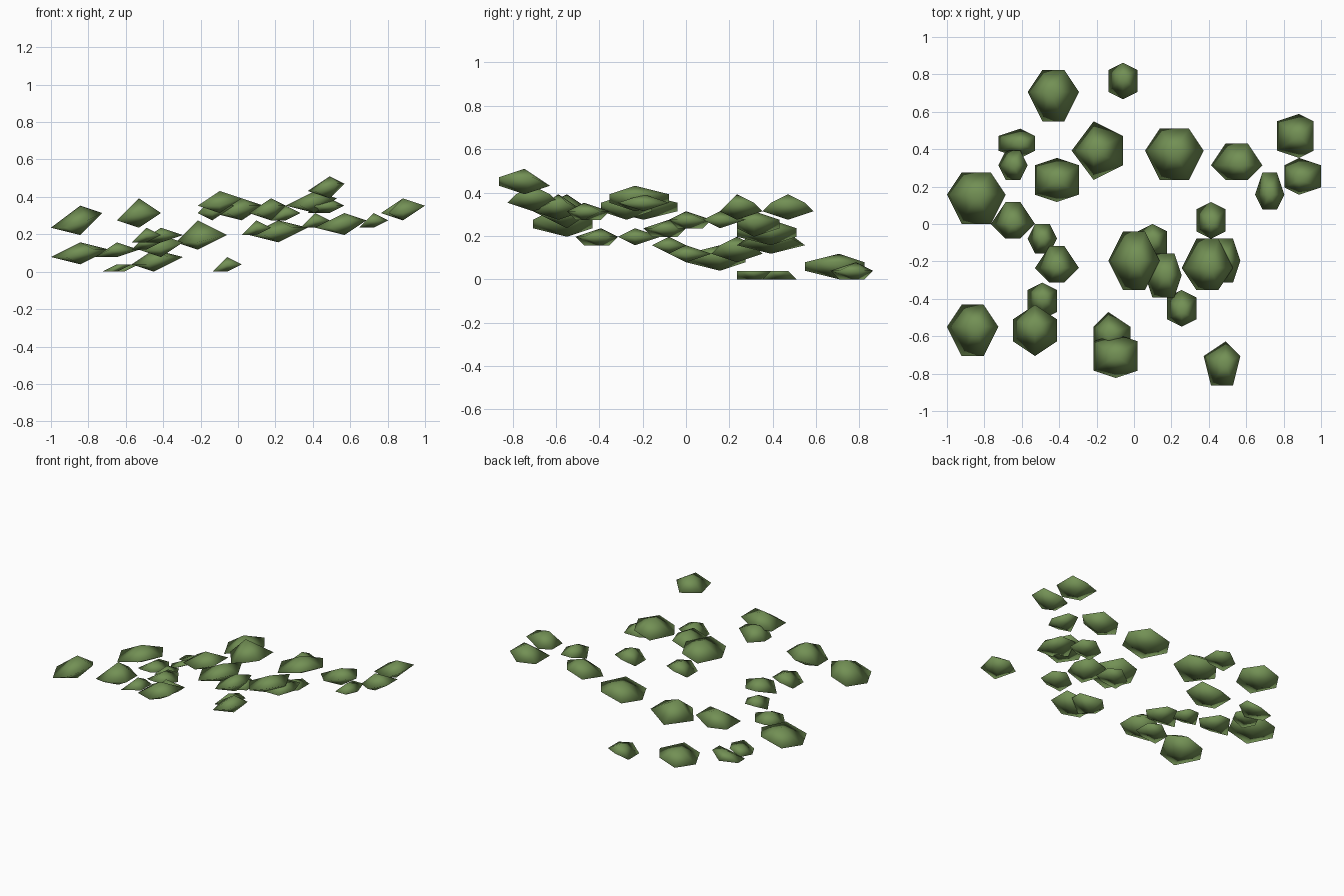
import bpy
import bmesh
from math import cos, sin, radians
from mathutils import Vector

default_cube = bpy.data.objects.get("Cube")
if default_cube:
    bpy.data.objects.remove(default_cube, do_unlink=True)

# Leaf colour
leaf_green = bpy.data.materials.new("leaf_green")
leaf_green.use_nodes = True
colour = (0.17, 0.28, 0.09, 1.0)
leaf_green.diffuse_color = colour
leaf_green.node_tree.nodes["Principled BSDF"].inputs["Base Color"].default_value = colour

# The clumps sit on a coarse grid, which gives them their angular outlines
STEP = 2 / 51
GRID_ORIGIN = Vector((-1, 0, 0))

# Rim outlines seen from above: number of sides and turn in degrees
OUTLINES = {
    "hexagon": (6, 0),
    "turned": (6, 30),
    "left_pentagon": (5, 180),
    "back_pentagon": (5, 90),
}

# Clumps by height: outline, left edge, front edge, bottom, width, depth in grid steps
CLUMPS = {
    "flat": (1, [
        ("turned", 7, 9, 0, 5, 4), ("hexagon", 7, 6, 0, 4, 4),
    ]),
    "small": (2, [
        ("turned", 22, 17, 0, 4, 5), ("hexagon", 42, 2, 6, 4, 5),
        ("hexagon", 6, -2, 2, 6, 5), ("hexagon", 11, -4, 3, 4, 4),
        ("hexagon", 12, -8, 4, 6, 5), ("turned", 11, -13, 4, 4, 5),
        ("turned", 26, -5, 5, 4, 5), ("hexagon", 35, -8, 8, 5, 6),
        ("turned", 34, -2, 6, 4, 5), ("turned", 30, -14, 7, 4, 5),
    ]),
    "medium": (3, [
        ("hexagon", 11, 14, 0, 7, 7), ("turned", 12, 3, 2, 6, 6),
        ("hexagon", 27, 6, 4, 8, 7), ("hexagon", 36, 6, 5, 7, 5),
        ("turned", 45, 9, 7, 5, 6), ("turned", 46, 4, 7, 5, 5),
        ("hexagon", 0, 0, 1, 8, 7), ("turned", 20, -18, 7, 5, 6),
        ("turned", 20, -21, 8, 6, 6), ("hexagon", 22, -9, 7, 7, 8),
        ("hexagon", 27, -10, 7, 5, 6), ("hexagon", 32, -9, 8, 7, 7),
        ("back_pentagon", 35, -22, 10, 5, 6),
    ]),
    "tall": (4, [
        ("left_pentagon", 17, 6, 3, 7, 8), ("turned", 9, -18, 6, 6, 7),
        ("hexagon", 0, -18, 5, 7, 7),
    ]),
}


def leaf_clump(name, outline, corner, size):
    """Double pyramid whose rim rises to the right, fitted to a box on the grid."""
    sides, turn = OUTLINES[outline]
    angles = [radians(turn + 360 * i / sides) for i in range(sides)]
    points = [Vector((cos(a), sin(a), 0.42 + 0.23 * cos(a))) for a in angles]
    # Stretch the rim to fill the box sideways
    for axis in range(2):
        values = [p[axis] for p in points]
        low, span = min(values), max(values) - min(values)
        for p in points:
            p[axis] = (p[axis] - low) / span
    points += [Vector((0.5, 0.5, 1)), Vector((0.5, 0.5, 0))]

    bm = bmesh.new()
    verts = []
    for p in points:
        place = [round(corner[k] + p[k] * size[k]) for k in range(3)]
        verts.append(bm.verts.new(GRID_ORIGIN + Vector(place) * STEP))
    *rim, top, bottom = verts
    for a, b in zip(rim, rim[1:] + rim[:1]):
        bm.faces.new((a, b, top)).smooth = True
        bm.faces.new((b, a, bottom)).smooth = True
    mesh = bpy.data.meshes.new(name)
    bm.to_mesh(mesh)
    bm.free()
    mesh.materials.append(leaf_green)
    clump = bpy.data.objects.new(name, mesh)
    bpy.context.collection.objects.link(clump)


# Scatter the foliage
for kind, (height, boxes) in CLUMPS.items():
    for number, (outline, x, y, z, width, depth) in enumerate(boxes, start=1):
        leaf_clump(f"{kind}_leaf_clump_{number}", outline, (x, y, z), (width, depth, height))
